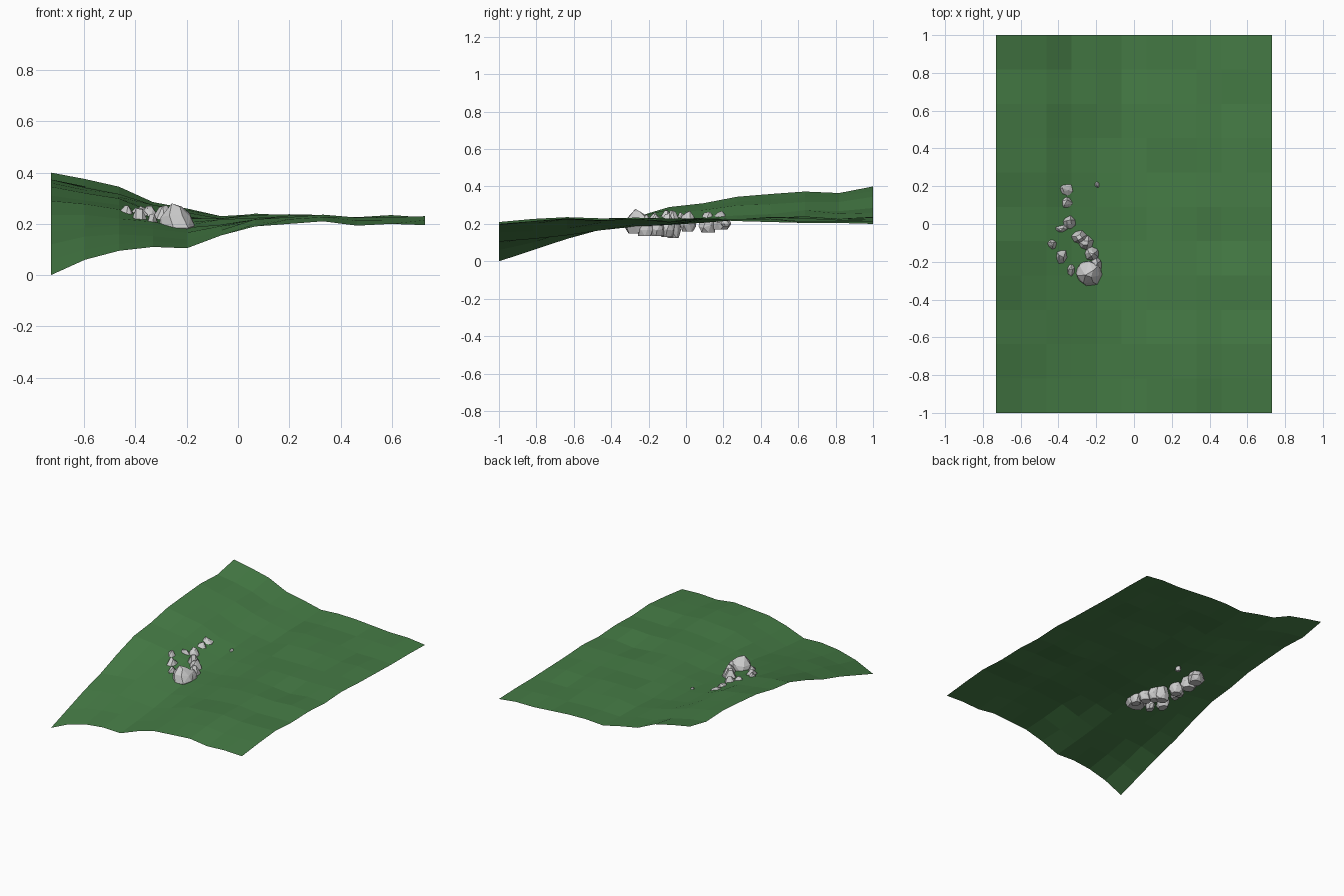
import bpy, bmesh, math, random

if "Cube" in bpy.data.objects:
    bpy.data.objects.remove(bpy.data.objects["Cube"])
random.seed(4)

def material(name, col):
    m = bpy.data.materials.new(name)
    m.diffuse_color = (*col, 1)
    m.use_nodes = True
    m.node_tree.nodes["Principled BSDF"].inputs["Base Color"].default_value = m.diffuse_color
    return m

def add_object(name, bm, mat=None):
    me = bpy.data.meshes.new(name)
    bm.to_mesh(me)
    bm.free()
    ob = bpy.data.objects.new(name, me)
    bpy.context.collection.objects.link(ob)
    if mat:
        me.materials.append(mat)
    return ob

# Border height profiles of the hillside (12 points per edge)
N = 11
front = [0, .06, .095, .11, .105, .155, .19, .2, .21, .193, .2, .195]
back = [.4, .375, .345, .285, .26, .23, .238, .235, .225, .215, .215, .2]
left = [0, .06, .12, .17, .235, .29, .31, .345, .36, .373, .365, .4]
right = [.195, .215, .23, .22, .225, .215, .225, .215, .21, .205, .205, .2]

def height(i, j):
    u, v = i / N, j / N
    base = front[i] * (1 - v) + back[i] * v
    base += (left[j] - left[0] * (1 - v) - left[N] * v) * (1 - u) ** 4
    base += (right[j] - right[0] * (1 - v) - right[N] * v) * u ** 2
    inside = 0 < i < N and 0 < j < N
    return base + (random.uniform(-.008, .008) if inside else 0)

# Grassy hillside: open, flat-shaded quad sheet
bm = bmesh.new()
rows = [[bm.verts.new((-.73 + 1.46 * i / N, -1 + 2 * j / N, height(i, j)))
         for i in range(N + 1)] for j in range(N + 1)]
for j in range(N):
    for i in range(N):
        bm.faces.new((rows[j][i], rows[j][i + 1], rows[j + 1][i + 1], rows[j + 1][i]))
add_object("grass_hillside", bm, material("grass", (.06, .2, .06)))

# Jagged rocks: tapering hulls (x, y, half width, half depth, bottom, top)
rocks = [
    (-.365, .185, .055, .055, .17, .27), (-.36, .115, .05, .05, .155, .265),
    (-.195, .21, .018, .022, .185, .228),
    (-.345, .01, .045, .04, .16, .27), (-.39, -.025, .042, .03, .18, .262),
    (-.435, -.105, .027, .03, .21, .272), (-.385, -.17, .036, .05, .15, .262),
    (-.29, -.07, .05, .045, .125, .272), (-.255, -.1, .045, .045, .13, .255),
    (-.225, -.155, .042, .045, .135, .25),
    (-.335, -.24, .028, .04, .15, .24),
    (-.24, -.26, .072, .07, .15, .28), (-.2, -.22, .035, .045, .135, .25),
]
levels = ((0, .8, 7), (.3, 1.08, 8), (.65, .85, 7), (1, .35, 4))
for k, (x, y, rx, ry, z0, z1) in enumerate(rocks):
    bm = bmesh.new()
    turn = random.uniform(0, 6)
    for t, r, n in levels:
        for a in range(n):
            ang = turn + t + a * math.tau / n
            q = r * random.uniform(.8, 1.08)
            z = z0 + (z1 - z0) * (t + random.uniform(-.08, .08) * (0 < t < 1)
                                  - random.uniform(0, .15) * (t == 1 and a > 0))
            bm.verts.new((x + rx * q * math.cos(ang), y + ry * q * math.sin(ang), z))
    res = bmesh.ops.convex_hull(bm, input=bm.verts)
    loose = [v for v in bm.verts if not v.link_faces]
    bmesh.ops.delete(bm, geom=loose, context='VERTS')
    add_object(f"rock_{k + 1}", bm)
